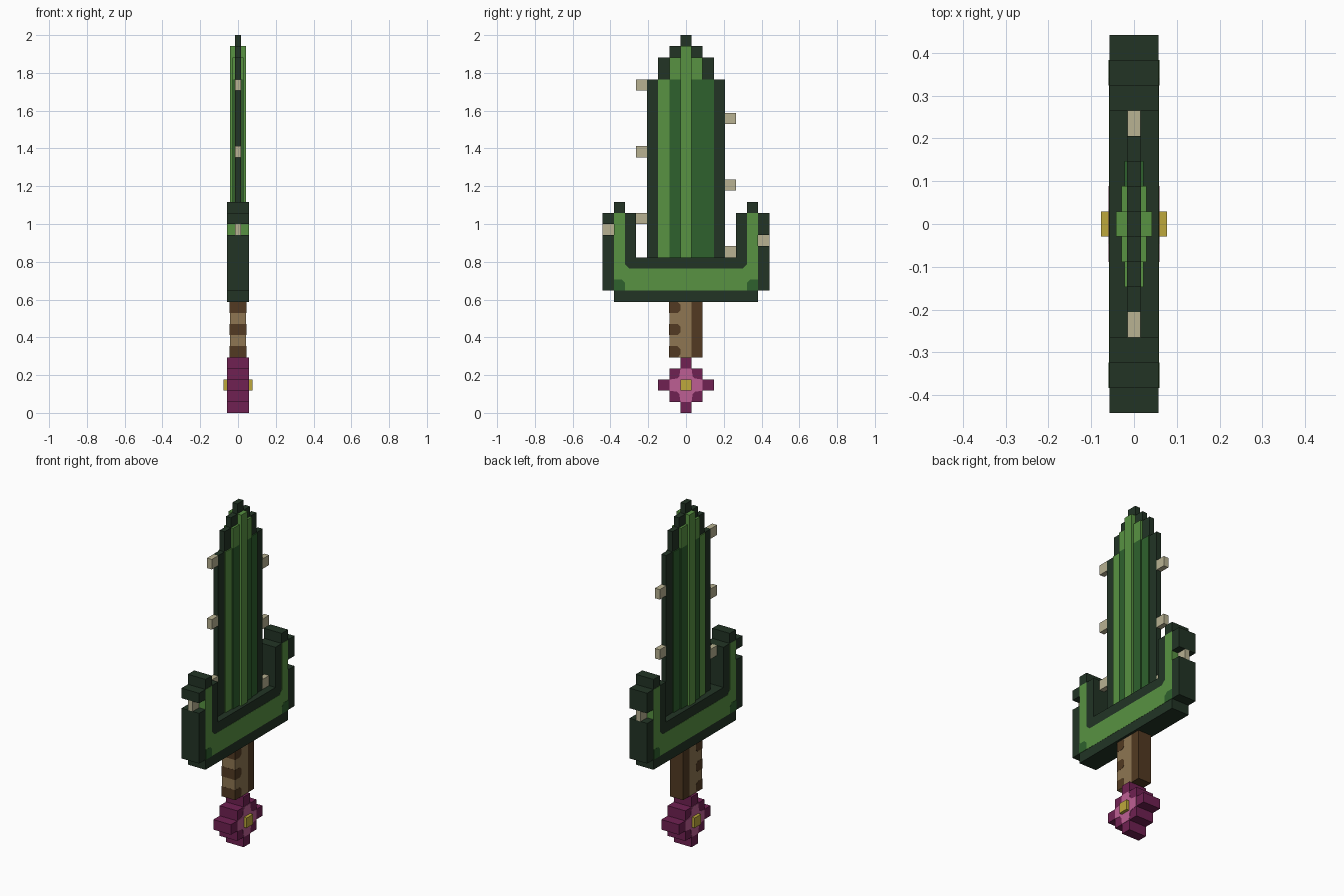
import bpy, bmesh

if "Cube" in bpy.data.objects:
    bpy.data.objects.remove(bpy.data.objects["Cube"])

U = 2 / 34  # one block


def material(name, rgb):
    m = bpy.data.materials.new(name)
    lin = [((c / 255 + 0.055) / 1.055) ** 2.4 for c in rgb]
    m.diffuse_color = (*lin, 1)
    m.use_nodes = True
    m.node_tree.nodes["Principled BSDF"].inputs["Base Color"].default_value = m.diffuse_color
    return m


DARK = material("dark green", (34, 52, 37))
MID = material("mid green", (46, 97, 45))
LIGHT = material("light green", (88, 146, 66))
THORN = material("pale thorn", (184, 178, 146))
TAN = material("tan", (142, 118, 82))
BROWN = material("dark brown", (82, 58, 34))
PLUM = material("plum", (112, 33, 82))
PINK = material("pink", (190, 95, 148))
YELLOW = material("yellow", (190, 168, 60))


def prism(name, outlines, half, mat):
    """Extrude side outlines (y, z in blocks) to x = -half..half."""
    bm = bmesh.new()
    for pts in outlines:
        face = bm.faces.new([bm.verts.new((-half, y * U, z * U)) for y, z in pts])
        new = bmesh.ops.extrude_face_region(bm, geom=[face])["geom"]
        verts = [v for v in new if isinstance(v, bmesh.types.BMVert)]
        bmesh.ops.translate(bm, verts=verts, vec=(2 * half, 0, 0))
    bmesh.ops.recalc_face_normals(bm, faces=bm.faces)
    mesh = bpy.data.meshes.new(name)
    bm.to_mesh(mesh)
    bm.free()
    mesh.materials.append(mat)
    obj = bpy.data.objects.new(name, mesh)
    bpy.context.collection.objects.link(obj)
    return obj


def rect(y0, y1, z0, z1):
    return [(y0, z0), (y1, z0), (y1, z1), (y0, z1)]


def mirror(pts):
    """Close a right-half outline with its mirror image."""
    return pts + [(-y, z) for y, z in reversed(pts)]


# Flower pommel
prism("flower", [mirror([(.5, 0), (.5, 1), (1.5, 1), (1.5, 2), (2.5, 2), (2.5, 3),
                         (1.5, 3), (1.5, 4), (.5, 4), (.5, 5)])], 0.057, PLUM)
prism("flower_petals", [mirror([(.5, 1), (.6, 1.7), (.8, 1.9), (1.5, 2), (1.5, 3),
                                (.8, 3.1), (.6, 3.3), (.5, 4)]),
                        ], 0.059, PINK)
prism("flower_centre", [rect(-.5, .5, 2, 3)], 0.077, YELLOW)

# Handle with dark bands on its front edge
prism("handle", [rect(-1.5, .5, 5, 10)], 0.043, TAN)
prism("handle_back", [rect(.5, 1.5, 5, 10)], 0.043, BROWN)
prism("handle_bands", [[(-1.51, z), (-.75, z), (-.5, z + .25), (-.5, z + .75),
                        (-.75, z + 1), (-1.51, z + 1)] for z in (5, 7, 9)], 0.044, BROWN)

# Guard: dark rim around a light core, with notches for two thorns
G = 0.057
prism("guard_rim", [rect(-6.5, 6.5, 10, 11),
                    rect(-7.5, -6.5, 11, 16), rect(-7.5, -6.5, 17, 18),
                    rect(6.5, 7.5, 11, 15), rect(6.5, 7.5, 16, 18),
                    rect(-6.5, -5.5, 18, 19), rect(5.5, 6.5, 18, 19),
                    mirror([(4.5, 14), (4.5, 18), (5.5, 18), (5.5, 13)])], G, DARK)
prism("guard_core", [mirror([(6.5, 11), (6.5, 18), (5.5, 18), (5.5, 13.4),
                             (5.1, 13)])], G + 0.001, LIGHT)
prism("guard_corners", [[(s * y, z) for y, z in ((6.5, 11), (6.5, 12), (5.8, 12),
                                                 (5.5, 11.7), (5.5, 11))]
                        for s in (-1, 1)], G + 0.002, MID)

# Blade: thin stepped edge plus thicker ribs
prism("blade_edge", [mirror([(3.5, 14), (3.5, 30), (2.5, 30), (2.5, 32), (1.5, 32),
                             (1.5, 33), (.5, 33), (.5, 34)])], 0.016, DARK)
prism("centre_rib", [rect(-.5, .5, 14, 33)], 0.042, LIGHT)
prism("inner_ribs", [rect(-1.5, -.5, 14, 30), rect(.5, 1.5, 14, 30)], 0.029, MID)
prism("inner_rib_tips", [rect(-1.5, -.5, 30, 32), rect(.5, 1.5, 30, 32)], 0.029, LIGHT)
prism("front_rib", [rect(-2.5, -1.5, 14, 30)], 0.022, LIGHT)
prism("back_rib", [rect(1.5, 2.5, 14, 30)], 0.022, MID)

# Thorns on blade edges and in guard notches
spots = [(-4.5, 29), (-4.5, 23), (-4.5, 17), (3.5, 26), (3.5, 20), (3.5, 14),
         (-7.5, 16), (6.5, 15)]
prism("thorns", [rect(y, y + 1, z, z + 1) for y, z in spots], 0.0155, THORN)
